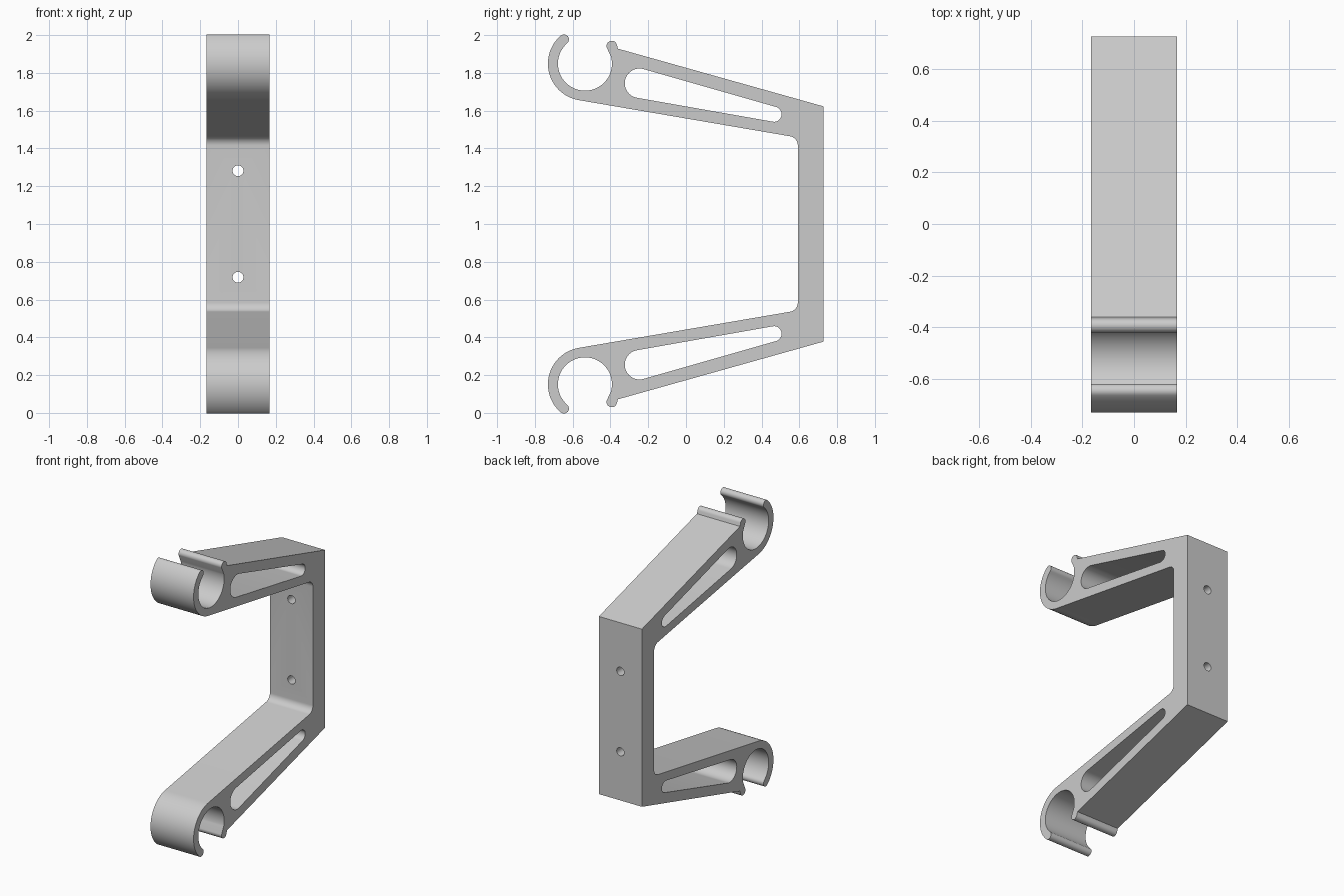
import bpy, bmesh
from math import radians, degrees, cos, sin, atan2, asin, hypot, tan
from mathutils import Vector

cube = bpy.data.objects.get("Cube")
if cube:
    bpy.data.objects.remove(cube, do_unlink=True)

HALF_WIDTH = 0.167
RING = (-0.535, 1.849)          # centre of the upper clip (y, z)
INNER, OUTER = 0.143, 0.196
MID, TIP = (INNER + OUTER) / 2, (OUTER - INNER) / 2
MOUTH = 131                     # angle of the free clip end
SLOPE = 9.7                     # fall of the arm's inner face
BACK, WALL = 0.727, 0.592       # outer and inner faces of the back plate

grey = bpy.data.materials.new("light grey")
grey.use_nodes = True
colour = (0.6, 0.6, 0.6, 1)
grey.diffuse_color = colour
grey.node_tree.nodes["Principled BSDF"].inputs["Base Color"].default_value = colour


def polar(centre, radius, angle):
    a = radians(angle)
    return (centre[0] + radius * cos(a), centre[1] + radius * sin(a))


def arc(centre, radius, start, end, steps):
    return [polar(centre, radius, start + (end - start) * i / steps) for i in range(steps + 1)]


def flip(points):
    """Mirror a profile about mid height."""
    return [(y, 2 - z) for y, z in reversed(points)]


def prism(name, points, start, direction):
    """Extrude a closed loop of 3D points made by start(point)."""
    bm = bmesh.new()
    face = bm.faces.new([bm.verts.new(start(p)) for p in points])
    grown = bmesh.ops.extrude_face_region(bm, geom=[face])["geom"]
    bmesh.ops.translate(bm, vec=Vector(direction),
                        verts=[v for v in grown if isinstance(v, bmesh.types.BMVert)])
    bmesh.ops.recalc_face_normals(bm, faces=bm.faces)
    mesh = bpy.data.meshes.new(name)
    bm.to_mesh(mesh)
    bm.free()
    mesh.materials.append(grey)
    obj = bpy.data.objects.new(name, mesh)
    bpy.context.collection.objects.link(obj)
    return obj


def across(name, points, half):
    return prism(name, points, lambda p: (-half, p[0], p[1]), (2 * half, 0, 0))


# Upper half of the outline: back corner, retaining nub, clip, arm, inner fillet
fillet = 0.05
arm_start = polar(RING, OUTER, 270 - SLOPE)
fillet_y = WALL - fillet
fillet_z = (arm_start[1] - (fillet_y - arm_start[0]) * tan(radians(SLOPE))
            - fillet / cos(radians(SLOPE)))
upper = [(BACK, 1.623), (-0.36, 1.928)]
upper += arc((-0.393, 1.942), 0.028, 10, 195, 14)
upper += arc(RING, INNER, 15, MOUTH - 360, 60)
upper += arc(polar(RING, MID, MOUTH), TIP, MOUTH - 180, MOUTH, 12)[1:-1]
upper += arc(RING, OUTER, MOUTH, 270 - SLOPE, 36)
upper += arc((fillet_y, fillet_z), fillet, 90 - SLOPE, 0, 10)
bracket = across("bracket", upper + flip(upper), HALF_WIDTH)

# Tapered slot: outline around a large and a small circle
big, big_r = (-0.246, 1.745), 0.078
small, small_r = (0.466, 1.581), 0.04
dy, dz = small[0] - big[0], small[1] - big[1]
axis = degrees(atan2(dz, dy))
lean = degrees(asin((big_r - small_r) / hypot(dy, dz)))
slot = (arc(big, big_r, axis + 90 - lean, axis + 270 + lean, 28)
        + arc(small, small_r, axis - 90 + lean, axis + 90 - lean, 20))
cutters = [across("upper_slot_cutter", slot, 0.3),
           across("lower_slot_cutter", flip(slot), 0.3)]

# Screw holes through the back plate
for label, z in (("upper", 1.282), ("lower", 0.718)):
    ring = arc((0, z), 0.029, 0, 360, 32)[:-1]
    cutters.append(prism(label + "_screw_cutter", ring,
                         lambda p: (p[0], 0.5, p[1]), (0, 0.4, 0)))

bpy.ops.object.select_all(action="DESELECT")
bracket.select_set(True)
bpy.context.view_layer.objects.active = bracket
for cutter in cutters:
    cut = bracket.modifiers.new(cutter.name, "BOOLEAN")
    cut.operation = "DIFFERENCE"
    cut.solver = "EXACT"
    cut.object = cutter
    bpy.ops.object.modifier_apply(modifier=cut.name)
    bpy.data.objects.remove(cutter, do_unlink=True)

bpy.ops.object.shade_smooth_by_angle(angle=radians(30))
